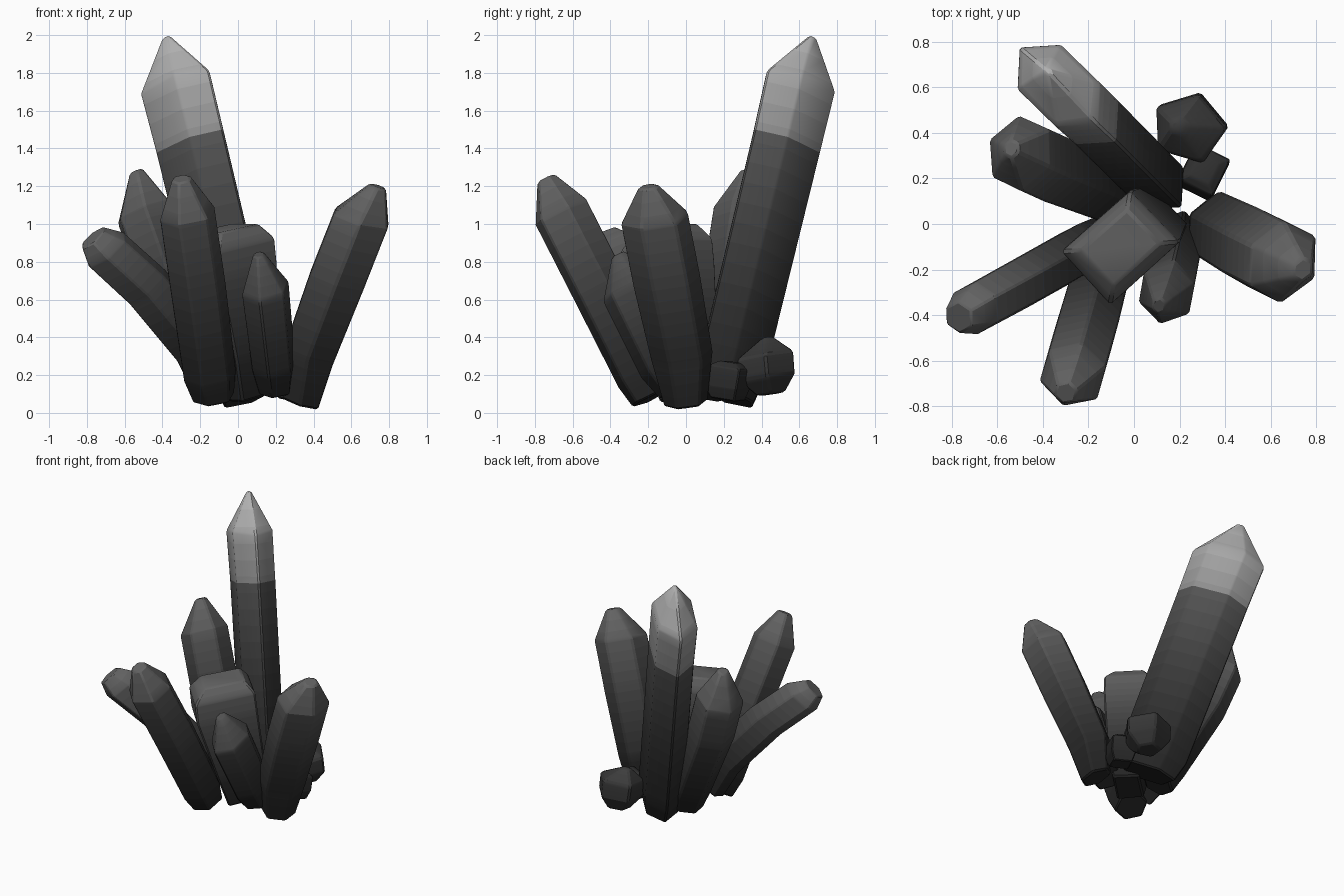
import bpy, bmesh, math, random
from mathutils import Vector

if "Cube" in bpy.data.objects:
    bpy.data.objects.remove(bpy.data.objects["Cube"])

random.seed(4)
BANDS = 18
greys = {}


def grey(value):
    """Shared plain grey material."""
    value = round(value, 3)
    if value not in greys:
        m = bpy.data.materials.new("grey_%03d" % int(value * 1000))
        m.diffuse_color = (value, value, value, 1)
        m.use_nodes = True
        m.node_tree.nodes["Principled BSDF"].inputs["Base Color"].default_value = m.diffuse_color
        greys[value] = m
    return greys[value]


def crystal(name, path, hu, hv, sides=6, phase=30.0, jitter=0.03,
            dark=0.018, light=0.13, cap=None):
    """Loft a faceted shard along path points (x, y, z, scale).
    hu = half width sideways, hv = half width in the leaning direction.
    The grey runs from dark at the root to light at the tip;
    cap = (start fraction, low grey, high grey) gives a paler end."""
    pts = [Vector(p[:3]) for p in path]
    d = (pts[-2] - pts[0]).normalized()
    u = Vector((0, 0, 1)).cross(d).normalized()
    v = d.cross(u)
    ang = [math.radians(phase) + 2 * math.pi * i / sides for i in range(sides)]
    mu = max(abs(math.cos(a)) for a in ang)
    mv = max(abs(math.sin(a)) for a in ang)
    wob = [1 + random.uniform(-jitter, jitter) for _ in ang]
    bm = bmesh.new()
    rings = []
    for p, (_, _, _, s) in zip(pts, path):
        ring = []
        for a, w in zip(ang, wob):
            k = s * w
            slip = d * random.uniform(-jitter, jitter) * hv * 1.5
            ring.append(bm.verts.new(p + u * (math.cos(a) / mu * hu * k)
                                     + v * (math.sin(a) / mv * hv * k) + slip * s))
        rings.append(ring)
    for a, b in zip(rings, rings[1:]):
        for i in range(sides):
            j = (i + 1) % sides
            bm.faces.new((a[i], a[j], b[j], b[i]))
    bm.faces.new(rings[0][::-1])
    bm.faces.new(rings[-1])
    bmesh.ops.recalc_face_normals(bm, faces=bm.faces)
    # Slightly worn edges
    sharp = [e for e in bm.edges if e.calc_face_angle(0) > math.radians(28)]
    bmesh.ops.bevel(bm, geom=sharp, offset=min(hu, hv) * 0.07, segments=1,
                    affect='EDGES', clamp_overlap=True)
    # Slice into bands along the shard and shade from root to tip
    length = (pts[-1] - pts[0]).dot(d)
    cuts = [i / BANDS for i in range(1, BANDS)] + ([cap[0]] if cap else [])
    for t in cuts:
        bmesh.ops.bisect_plane(bm, geom=bm.verts[:] + bm.edges[:] + bm.faces[:],
                               plane_co=pts[0] + d * (length * t), plane_no=d, dist=1e-5)
    me = bpy.data.meshes.new(name)
    slots = []
    for f in bm.faces:
        t = (f.calc_center_median() - pts[0]).dot(d) / length
        band = (min(BANDS - 1, max(0, int(t * BANDS))) + 0.5) / BANDS
        if cap and t >= cap[0]:
            k = min(1, max(0, (band - cap[0]) / (1 - cap[0])))
            tone = cap[1] + (cap[2] - cap[1]) * k
        else:
            tone = dark + (light - dark) * band ** 1.8
        mat = grey(tone)
        if mat not in slots:
            slots.append(mat)
        f.material_index = slots.index(mat)
    for mat in slots:
        me.materials.append(mat)
    bm.to_mesh(me)
    bm.free()
    ob = bpy.data.objects.new(name, me)
    bpy.context.collection.objects.link(ob)
    bpy.ops.object.select_all(action='DESELECT')
    ob.select_set(True)
    bpy.context.view_layer.objects.active = ob
    bpy.ops.object.shade_smooth_by_angle(angle=math.radians(25))


# Tall main shard leaning to the back left, with a pale end
crystal("tall_shard", [(0.07, 0.21, 0.09, 0.8), (0.04, 0.24, 0.22, 0.95),
                       (-0.25, 0.53, 1.42, 0.98), (-0.33, 0.605, 1.74, 1.0),
                       (-0.38, 0.67, 1.99, 0.1)], 0.138, 0.265,
        light=0.15, cap=(0.7, 0.27, 0.48))

# Medium shard at the back left
crystal("back_left_shard", [(-0.1, 0.13, 0.1, 0.7), (-0.15, 0.16, 0.25, 0.9),
                            (-0.39, 0.26, 0.75, 1.0), (-0.5, 0.31, 1.06, 1.0),
                            (-0.54, 0.33, 1.28, 0.25)], 0.145, 0.16)

# Bent shard on the left
crystal("left_shard", [(-0.15, -0.06, 0.17, 0.85), (-0.23, -0.11, 0.37, 1.0),
                       (-0.48, -0.25, 0.67, 1.0), (-0.7, -0.37, 0.87, 0.98),
                       (-0.77, -0.41, 0.93, 0.6)], 0.105, 0.14)

# Front shard
crystal("front_shard", [(-0.13, -0.18, 0.08, 0.75), (-0.15, -0.23, 0.2, 0.95),
                        (-0.21, -0.45, 0.65, 1.0), (-0.27, -0.66, 1.06, 1.0),
                        (-0.3, -0.74, 1.24, 0.35)], 0.13, 0.16)

# Right shard
crystal("right_shard", [(0.33, 0.0, 0.05, 0.65), (0.37, -0.02, 0.3, 0.92),
                        (0.52, -0.1, 0.7, 1.0), (0.65, -0.165, 1.03, 1.0),
                        (0.74, -0.2, 1.2, 0.3)], 0.162, 0.165)

# Upright block in the middle with a blunt slanted top
crystal("middle_block", [(0.05, 0.0, 0.08, 0.55), (0.03, -0.02, 0.3, 0.78),
                         (-0.05, -0.09, 0.76, 0.98), (-0.06, -0.1, 0.89, 0.97),
                         (-0.06, -0.1, 0.98, 0.65)], 0.16, 0.21, 4, 45)

# Small shard in front
crystal("small_front_shard", [(0.2, -0.04, 0.12, 0.7), (0.19, -0.11, 0.25, 0.92),
                              (0.145, -0.3, 0.66, 1.0), (0.11, -0.36, 0.84, 0.25)],
        0.115, 0.16, light=0.09)

# Stubs at the back
crystal("back_stub", [(0.25, 0.45, 0.1, 0.5), (0.25, 0.43, 0.19, 0.98),
                      (0.24, 0.42, 0.3, 1.0), (0.19, 0.43, 0.4, 0.2)],
        0.165, 0.16, 5, 20, dark=0.03, light=0.05)
crystal("tiny_back_stub", [(0.3, 0.22, 0.07, 0.7), (0.3, 0.22, 0.14, 0.95),
                           (0.31, 0.24, 0.24, 0.9), (0.31, 0.24, 0.27, 0.5)],
        0.09, 0.1, 4, 45, dark=0.02, light=0.03)
